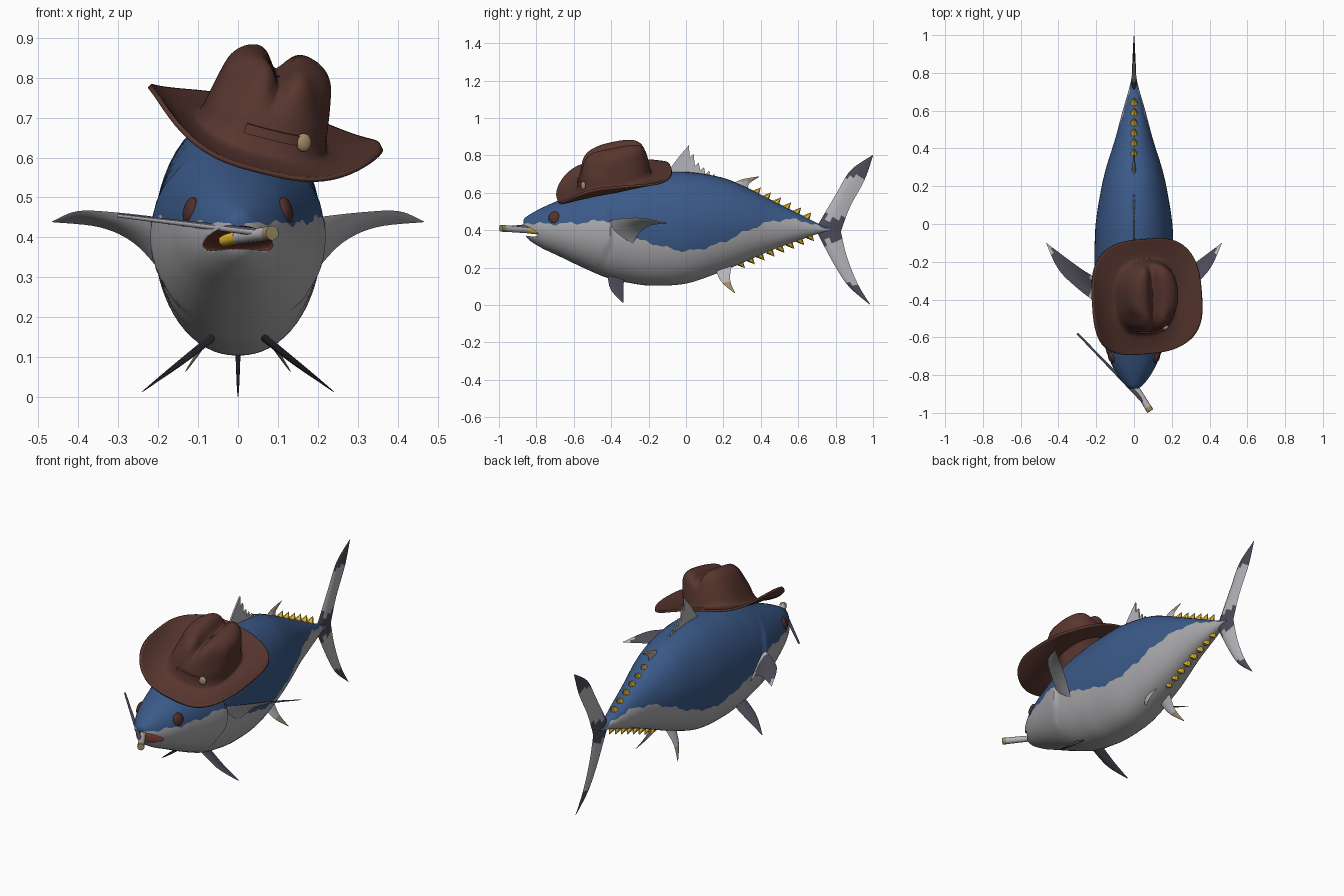
import bpy, bmesh, math
from mathutils import Vector, Matrix, Euler

cube = bpy.data.objects.get("Cube")
if cube:
    bpy.data.objects.remove(cube, do_unlink=True)


def material(name, r, g, b):
    m = bpy.data.materials.new(name)
    m.use_nodes = True
    m.diffuse_color = (r, g, b, 1)
    bsdf = m.node_tree.nodes["Principled BSDF"]
    bsdf.inputs["Base Color"].default_value = (r, g, b, 1)
    bsdf.inputs["Roughness"].default_value = 0.7
    return m


BLUE = material("back blue", .043, .1, .245)
GREY = material("belly grey", .4, .4, .415)
PALE = material("fin pale grey", .46, .46, .49)
SLATE = material("fin slate", .075, .07, .095)
BROWN = material("hat brown", .098, .037, .028)
YELLOW = material("finlet yellow", .8, .5, .025)
TAN = material("tan", .34, .26, .14)
EYE = material("eye brown", .08, .03, .025)
MOUTH = material("mouth red", .12, .032, .02)


def finish(name, bm, mats, rule=None, angle=40):
    """Turn a bmesh into a smooth-shaded object, coloured by a face rule."""
    bmesh.ops.recalc_face_normals(bm, faces=bm.faces)
    if rule:
        for f in bm.faces:
            f.material_index = rule(f.calc_center_median(), f.normal)
    me = bpy.data.meshes.new(name)
    bm.to_mesh(me)
    bm.free()
    for m in mats:
        me.materials.append(m)
    ob = bpy.data.objects.new(name, me)
    bpy.context.collection.objects.link(ob)
    bpy.ops.object.select_all(action='DESELECT')
    ob.select_set(True)
    bpy.context.view_layer.objects.active = ob
    bpy.ops.object.shade_smooth_by_angle(angle=math.radians(angle))
    return ob


def spline(rows, n):
    """Catmull-Rom interpolation of equal-length rows."""
    ext = [rows[0]] + list(rows) + [rows[-1]]
    out = []
    for i in range(len(rows) - 1):
        for k in range(n):
            t = k / n
            out.append([.5 * (2 * b + (c - a) * t + (2 * a - 5 * b + 4 * c - d) * t * t
                              + (3 * b - a - 3 * c + d) * t ** 3)
                        for a, b, c, d in zip(*ext[i:i + 4])])
    return out + [list(rows[-1])]


def loft(bm, rings, caps=True):
    """Skin closed rings of points; returns faces as [span][side]."""
    vs = [[bm.verts.new(p) for p in r] for r in rings]
    n = len(vs[0])
    grid = [[bm.faces.new((a[j], a[(j + 1) % n], b[(j + 1) % n], b[j])) for j in range(n)]
            for a, b in zip(vs, vs[1:])]
    if caps:
        bm.faces.new(vs[0])
        bm.faces.new(vs[-1])
    return grid


def ball(name, loc, size, mat, rot=(0, 0, 0)):
    bm = bmesh.new()
    bmesh.ops.create_uvsphere(bm, u_segments=24, v_segments=14, radius=1)
    bm.transform(Matrix.LocRotScale(Vector(loc), Euler(rot), Vector(size)))
    return finish(name, bm, [mat], angle=80)


def rod(name, a, b, r1, r2, mats, rule=None):
    a, b = Vector(a), Vector(b)
    bm = bmesh.new()
    bmesh.ops.create_cone(bm, cap_ends=True, segments=16, radius1=r1, radius2=r2, depth=(b - a).length)
    bm.transform(Matrix.Translation((a + b) / 2) @ (b - a).to_track_quat('Z', 'Y').to_matrix().to_4x4())
    return finish(name, bm, mats, rule)


# Body: y, top, bottom, half width, height of the colour border
body_rows = [(-.87, .455, .425, .02, .44), (-.85, .475, .36, .05, .44), (-.78, .515, .31, .1, .435),
             (-.68, .56, .262, .145, .435), (-.55, .61, .2, .18, .44), (-.42, .66, .145, .205, .45),
             (-.3, .69, .118, .21, .37), (-.18, .706, .104, .21, .33), (0, .712, .115, .203, .29),
             (.18, .685, .175, .175, .33), (.3, .64, .225, .147, .385), (.45, .565, .29, .1, .445),
             (.6, .49, .345, .06, .455), (.72, .43, .385, .025, .415), (.78, .415, .395, .012, .405)]
HALF = 14


def gill_flare(y, z):
    """Widen the head just ahead of the curved gill edge."""
    h = (z - .4) / .25
    d = -.4 - .12 * h * h - y
    return 1 + .065 * (1 - d / .22) * (1 - h * h) if abs(h) < 1 and 0 < d < .22 else 1


rings = []
for y, top, bot, w, border in spline(body_rows, 9):
    mid, h = (top + bot) / 2, (top - bot) / 2
    border += .006 * math.sin(y * 47) + .004 * math.sin(y * 110)
    split = math.asin(max(-.9, min(.9, (border - mid) / h)))
    low, high = -math.pi / 2, math.pi / 2
    angs = [low + (split - low) * k / HALF for k in range(HALF)]
    angs += [split + (high - split) * k / HALF for k in range(HALF + 1)]
    side = [(w * max(0, math.cos(a)) ** .93, mid + h * math.sin(a)) for a in angs]
    side = [(x * gill_flare(y, z), z) for x, z in side]
    rings.append([(x, y, z) for x, z in side] + [(-x, y, z) for x, z in side[-2:0:-1]])
bm = bmesh.new()
for span in loft(bm, rings):
    for j, f in enumerate(span):
        f.material_index = 0 if HALF <= j < 3 * HALF else 1
body = finish("body", bm, [BLUE, GREY, MOUTH], angle=50)

# Open mouth carved into the snout, its corners turned down
cutter = ball("mouth_cutter", (0, -.87, .402), (.11, .14, .026), BLUE, (-.3, 0, 0))
cutter.hide_render = True
cutter.data.materials.append(GREY)
cutter.data.materials.append(MOUTH)
for p in cutter.data.polygons:
    p.material_index = 2
cut = body.modifiers.new("mouth", 'BOOLEAN')
cut.operation, cut.solver, cut.object = 'DIFFERENCE', 'EXACT', cutter
bpy.ops.object.select_all(action='DESELECT')
bpy.context.view_layer.objects.active = body
body.select_set(True)
bpy.ops.object.modifier_apply(modifier="mouth")
bpy.data.objects.remove(cutter, do_unlink=True)

for s, label in ((1, "left"), (-1, "right")):
    ball(label + "_eye", (s * .12, -.705, .468), (.015, .032, .034), EYE, (0, s * -.25, -s * .3))

LENS = [(0, 0), (.15, .8), (.4, 1), (.75, .5), (1, 0), (.75, -.5), (.4, -1), (.15, -.8)]


def fin(name, lead, trail, thick, mats, rule=None, side=1):
    """Lens-section fin between a leading and a trailing edge."""
    rows = spline([a + b for a, b in zip(lead, trail)], 6)
    first, tip = rows[0], Vector(rows[-1][:3])
    a, b = Vector(first[:3]), Vector(first[3:])
    normal = (b - a).cross(tip - a).normalized()
    rings = []
    for i, r in enumerate(rows):
        a, b = Vector(r[:3]), Vector(r[3:])
        t = thick * (1 - i / (len(rows) - 1)) ** .8 + .0008
        pts = [a.lerp(b, u) + normal * v * t for u, v in LENS]
        rings.append([(side * p.x, p.y, p.z) for p in pts])
    bm = bmesh.new()
    loft(bm, rings)
    return finish(name, bm, mats, rule, 60)


# Tail lobes: pale middle, dark root and tips
tail_rule = lambda c, n: int(.06 < abs(c.z - .4) < .285 and c.y > .755)
fin("upper_tail_lobe", [(0, .7, .42), (0, .8, .59), (0, .88, .72), (0, 1, .803)],
    [(0, .82, .37), (0, .875, .52), (0, .955, .67), (0, 1, .8)], .013, [SLATE, PALE], tail_rule)
fin("lower_tail_lobe", [(0, .7, .39), (0, .79, .22), (0, .87, .1), (0, .985, .001)],
    [(0, .82, .43), (0, .86, .26), (0, .92, .11), (0, .985, .004)], .013, [SLATE, PALE], tail_rule)

# Paired fins
for s, label in ((1, "left"), (-1, "right")):
    fin(label + "_pectoral_fin",
        [(.195, -.42, .45), (.3, -.34, .462), (.4, -.24, .466), (.466, -.1, .44)],
        [(.19, -.29, .31), (.26, -.25, .385), (.345, -.19, .425), (.464, -.1, .438)],
        .014, [PALE, SLATE], lambda c, n: int(n.z > 0 and .23 < abs(c.x) < .43), s)
    fin(label + "_pelvic_fin", [(.035, -.42, .18), (.15, -.405, .088), (.24, -.34, .013)],
        [(.035, -.33, .16), (.14, -.335, .08), (.238, -.335, .015)], .008, [SLATE], None, s)
    fin(label + "_anal_fin", [(.03, .15, .22), (.085, .185, .13), (.132, .26, .063)],
        [(.03, .25, .235), (.085, .235, .14), (.13, .262, .066)], .008, [PALE, TAN],
        lambda c, n: int(c.z < .12), s)

# Spiny first dorsal fin, a thin plate with a stepped rear edge
outline = [(-.12, .66), (-.1, .71), (-.04, .79), (.015, .855)]
for k in range(8):
    y, z = .02 + .028 * k, .82 - .15 * (k / 7) ** .6
    outline += [(y, z - .03), (y + .02, z - .012)]
outline += [(.25, .62)]
bm = bmesh.new()
face = bm.faces.new([bm.verts.new((-.004, y, z)) for y, z in outline])
ext = bmesh.ops.extrude_face_region(bm, geom=[face])
bmesh.ops.translate(bm, verts=[g for g in ext["geom"] if isinstance(g, bmesh.types.BMVert)], vec=(.008, 0, 0))
finish("first_dorsal_fin", bm, [PALE], angle=20)

fin("second_dorsal_fin", [(0, .23, .64), (0, .3, .672), (0, .39, .688)],
    [(0, .34, .6), (0, .335, .645), (0, .388, .683)], .012, [PALE, TAN], lambda c, n: int(c.z > .66))


# Rows of small yellow finlets
def finlets(name, count, start, end, up):
    bm = bmesh.new()
    aim = Vector((0, .9, up)).to_track_quat('Z', 'Y').to_matrix().to_4x4()
    for k in range(count):
        p = Vector(start).lerp(Vector(end), k / (count - 1))
        bmesh.ops.create_cone(bm, cap_ends=True, segments=6, radius1=.023, radius2=0, depth=.045,
                              matrix=Matrix.Translation(p) @ aim)
    finish(name, bm, [YELLOW], angle=20)


finlets("upper_finlets", 6, (0, .385, .612), (0, .655, .479), 1)
finlets("lower_finlets", 8, (0, .3, .214), (0, .67, .358), -1)

# Hat: brim and crown as one lofted shell, tipped forward and to one side
hat_place = Matrix.LocRotScale(Vector((.05, -.38, .628)), Euler([math.radians(d) for d in (12, 14, 5)]), None)


def hat_point(a, rx, ry, z):
    c, s = math.cos(a), math.sin(a)
    brim = max(0, min(1, 1 - z / .06))
    power = .82 - .12 * brim
    x, y = rx * math.copysign(abs(c) ** power, c), ry * math.copysign(abs(s) ** power, s)
    crown = max(0, min(1, (z - .1) / .1))
    across = abs(x) / .3
    curl = .08 * across ** 3 * (1 - .5 * y / .315)
    back = .05 * max(y, 0) / .315 * (1 - across ** 2)
    crease = crown * .055 * math.exp(-((x + .005) / .032) ** 2)
    pinch = 1 - .22 * crown * math.exp(-((y + .12) / .05) ** 2)
    return hat_place @ Vector((x * pinch + z * .04, y + z * .15, z + brim * (curl + back) - crease))


hat_rows = [(.298, .315, 0), (.25, .275, .002), (.19, .225, .01), (.165, .203, .022), (.155, .193, .05),
            (.148, .185, .09), (.138, .175, .145), (.125, .162, .192), (.098, .132, .219),
            (.055, .08, .228), (.002, .003, .228)]
bm = bmesh.new()
loft(bm, [[hat_point(2 * math.pi * k / 64, *r) for k in range(64)] for r in spline(hat_rows, 4)], False)
hat = finish("hat", bm, [BROWN], angle=70)
shell = hat.modifiers.new("thickness", 'SOLIDIFY')
shell.thickness, shell.offset = .012, 0

# Hat strap and round stud at the front of the crown
bm = bmesh.new()
strap = []
for k in range(13):
    a = math.radians(-108 + 46 * k / 12)
    strap.append([hat_point(a, rx, ry, z) for rx, ry, z in
                  ((.152, .19, .06), (.163, .203, .06), (.161, .2, .084), (.148, .185, .084))])
loft(bm, strap)
finish("hat_strap", bm, [BROWN], angle=30)
stud = hat_point(math.radians(-60), .161, .201, .07)
ball("hat_stud", stud, (.02, .012, .023), TAN, (0, 0, .35))

# Cigarette held in the mouth, and the thin rod behind it
rod("cigarette", (0, -.85, .4), (.083, -.985, .411), .016, .018, [PALE])
rod("cigarette_filter", (-.035, -.79, .392), (0, -.85, .4), .015, .016, [YELLOW])
rod("cigarette_tip", (.074, -.97, .41), (.086, -.99, .411), .0185, .0185, [TAN])
rod("thin_rod", (-.3, -.58, .455), (.05, -.94, .413), .005, .01, [PALE, SLATE], lambda c, n: int(n.z > .3))
